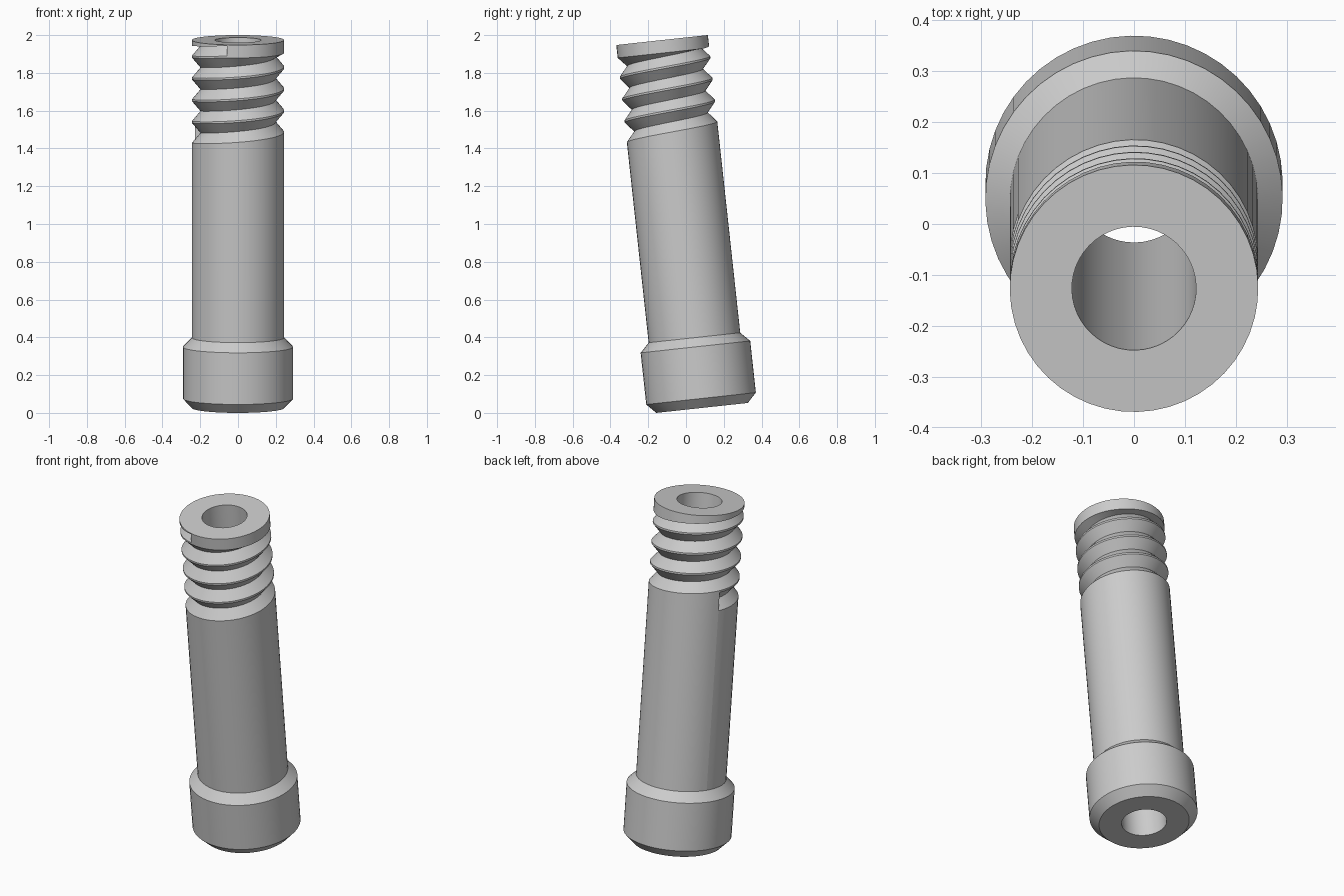
import bpy
import bmesh
import math
from mathutils import Matrix

cube = bpy.data.objects.get("Cube")
if cube:
    bpy.data.objects.remove(cube)

SIDES = 48
LENGTH = 1.959
TILT = math.radians(6.2)
BODY_R, COLLAR_R, BORE_R, ROOT_R = 0.244, 0.292, 0.122, 0.199
PITCH, CREST = 0.116, 0.010
GROOVE = PITCH - CREST
THREAD_Z = 1.405
START = math.radians(159)
STEPS = 4 * SIDES + 13          # groove runs a little over four turns

bm = bmesh.new()


def point(i, radius, z):
    a = START + math.tau * i / SIDES
    return bm.verts.new((radius * math.cos(a), radius * math.sin(a), z))


def ring(radius, z):
    return [point(i, radius, z) for i in range(SIDES)]


def bridge(a, b):
    for i in range(SIDES):
        j = (i + 1) % SIDES
        bm.faces.new((a[i], a[j], b[j], b[i]))


# Collar with chamfers, lower end face and bore
bore_low, bore_top = ring(BORE_R, 0), ring(BORE_R, LENGTH)
outline = [(BODY_R, 0), (COLLAR_R, 0.05), (COLLAR_R, 0.325), (BODY_R, 0.374)]
rings = [bore_low] + [ring(r, z) for r, z in outline]
for a, b in zip(rings, rings[1:]):
    bridge(a, b)
shank_base = rings[-1]
rim = ring(BODY_R, LENGTH)
bridge(bore_top, rim)
bridge(bore_low, bore_top)

# Helical groove: lower edge, root and upper edge at every step
last_turn = STEPS - SIDES
ceiling = THREAD_Z + PITCH * last_turn / SIDES + GROOVE
low, root, up = [], [], []
for i in range(STEPS + 1):
    z = THREAD_Z + PITCH * i / SIDES
    z_root = z + GROOVE / 2
    z_up = z + GROOVE
    if i > last_turn:           # the top rim limits the last turn
        z_up = max(ceiling, z_root + 0.0005)
    low.append(point(i, BODY_R, z))
    root.append(point(i, ROOT_R, z_root))
    up.append(point(i, BODY_R, z_up))

for i in range(STEPS):
    j = i + 1
    bm.faces.new((low[i], low[j], root[j], root[i]))
    bm.faces.new((root[i], root[j], up[j], up[i]))
    # Shank below the first turn
    if i < SIDES:
        bm.faces.new((shank_base[i], shank_base[j % SIDES], low[j], low[i]))
    # Crest between turns, or the rim above the last turn
    if i < last_turn:
        bm.faces.new((up[i], up[j], low[j + SIDES], low[i + SIDES]))
    else:
        bm.faces.new((up[i], up[j], rim[j % SIDES], rim[i % SIDES]))

# End walls of the groove
for i in (0, STEPS):
    bm.faces.new((low[i], root[i], up[i]))

bmesh.ops.recalc_face_normals(bm, faces=bm.faces[:])
bm.transform(Matrix.Translation((0, 0.085, BODY_R * math.sin(TILT)))
             @ Matrix.Rotation(TILT, 4, "X"))
mesh = bpy.data.meshes.new("threaded_sleeve")
bm.to_mesh(mesh)
bm.free()
sleeve = bpy.data.objects.new("threaded_sleeve", mesh)
bpy.context.collection.objects.link(sleeve)

# Plain grey material
grey = bpy.data.materials.new("plain_grey")
grey.use_nodes = True
colour = (0.6, 0.6, 0.6, 1)
grey.diffuse_color = colour
grey.node_tree.nodes["Principled BSDF"].inputs["Base Color"].default_value = colour
mesh.materials.append(grey)

bpy.ops.object.select_all(action="DESELECT")
sleeve.select_set(True)
bpy.context.view_layer.objects.active = sleeve
bpy.ops.object.shade_smooth_by_angle(angle=math.radians(25))
